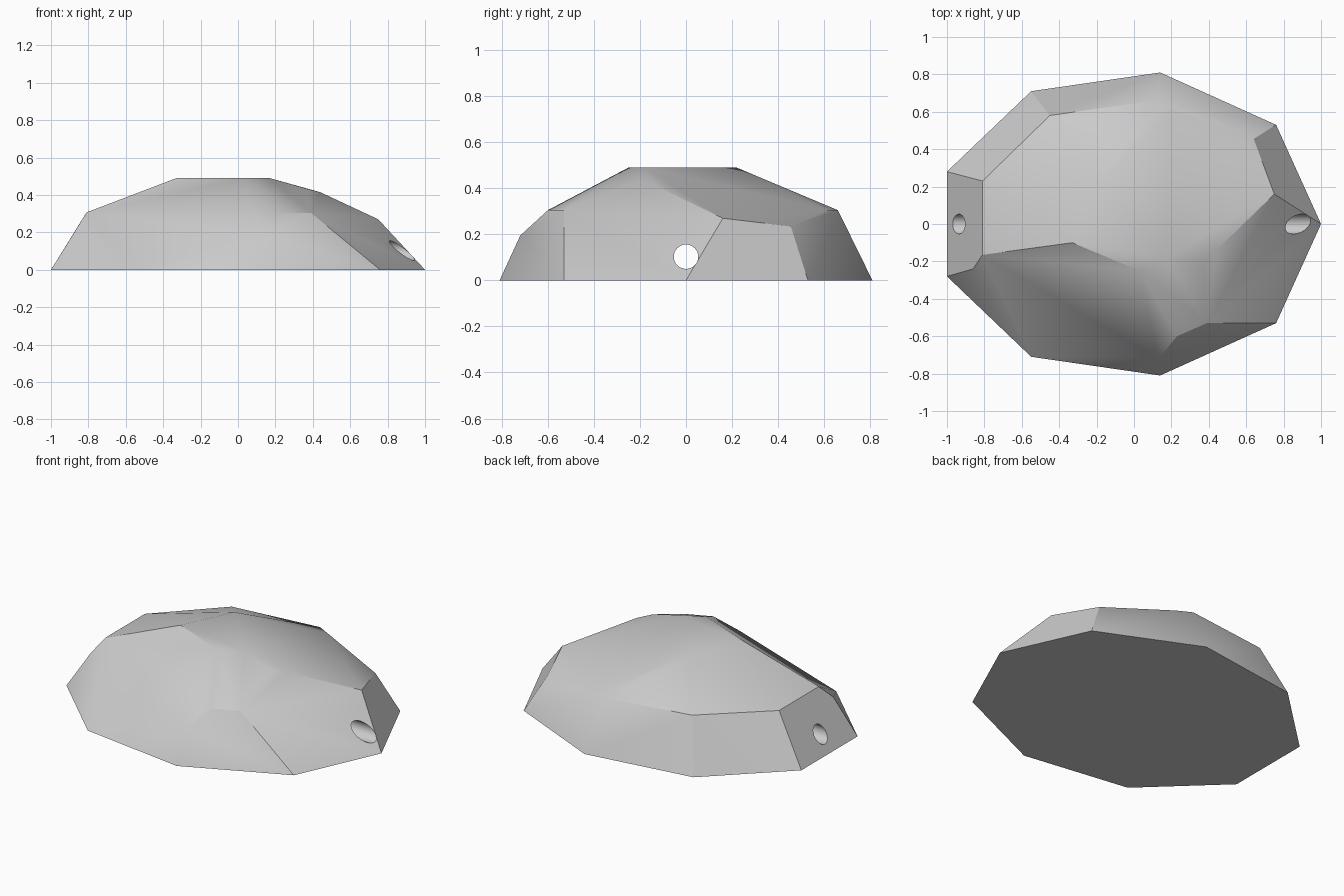
import bpy, bmesh, math

cube = bpy.data.objects.get("Cube")
if cube:
    bpy.data.objects.remove(cube, do_unlink=True)

# Stone grey material
grey = bpy.data.materials.new("stone_grey")
grey.use_nodes = True
colour = (0.6, 0.6, 0.6, 1)
grey.diffuse_color = colour
grey.node_tree.nodes["Principled BSDF"].inputs["Base Color"].default_value = colour

# Corners of the faceted stone: footprint, shoulder ring and crown
footprint = [(-1, .28), (-.55, .71), (.14, .81), (.76, .53), (1, 0),
             (.76, -.53), (.14, -.81), (-.55, -.71), (-1, -.28)]
shoulder = [(-.81, .23, .307), (-.45, .58, .315), (.11, .66, .305),
            (.20, .613, .305), (.64, .455, .235), (.75, .16, .27),
            (.39, -.53, .305), (.23, -.60, .305), (.13, -.72, .195),
            (-.86, -.24, .225), (-.81, -.165, .307)]
crown = [(-.18, .22, .49), (-.33, -.10, .49), (.03, -.25, .49),
         (.17, -.18, .49), (.37, -.20, .433), (.44, -.14, .415)]

bm = bmesh.new()
for p in [(x, y, 0) for x, y in footprint] + shoulder + crown:
    bm.verts.new(p)
hull = bmesh.ops.convex_hull(bm, input=bm.verts)
loose = [v for v in bm.verts if not v.link_faces]
bmesh.ops.delete(bm, geom=loose, context='VERTS')
# Merge nearly coplanar facets
bmesh.ops.dissolve_limit(bm, angle_limit=math.radians(1.5),
                         verts=bm.verts, edges=bm.edges)
bmesh.ops.recalc_face_normals(bm, faces=bm.faces)
mesh = bpy.data.meshes.new("stone_body")
bm.to_mesh(mesh)
bm.free()
mesh.materials.append(grey)
stone = bpy.data.objects.new("stone_body", mesh)
bpy.context.collection.objects.link(stone)

# Round hole drilled lengthwise
bpy.ops.mesh.primitive_cylinder_add(vertices=32, radius=.053, depth=2.4,
                                    location=(0, 0, .103),
                                    rotation=(0, math.pi / 2, 0))
drill = bpy.context.object
drill.name = "hole_cutter"
drill.hide_render = True
drill.data.materials.append(grey)

cut = stone.modifiers.new("hole", 'BOOLEAN')
cut.operation = 'DIFFERENCE'
cut.solver = 'EXACT'
cut.object = drill

bpy.ops.object.select_all(action='DESELECT')
stone.select_set(True)
bpy.context.view_layer.objects.active = stone
bpy.ops.object.modifier_apply(modifier=cut.name)
bpy.data.objects.remove(drill, do_unlink=True)

# Soft shallow creases, crisp main ridges
bpy.ops.object.shade_smooth_by_angle(angle=math.radians(32))
